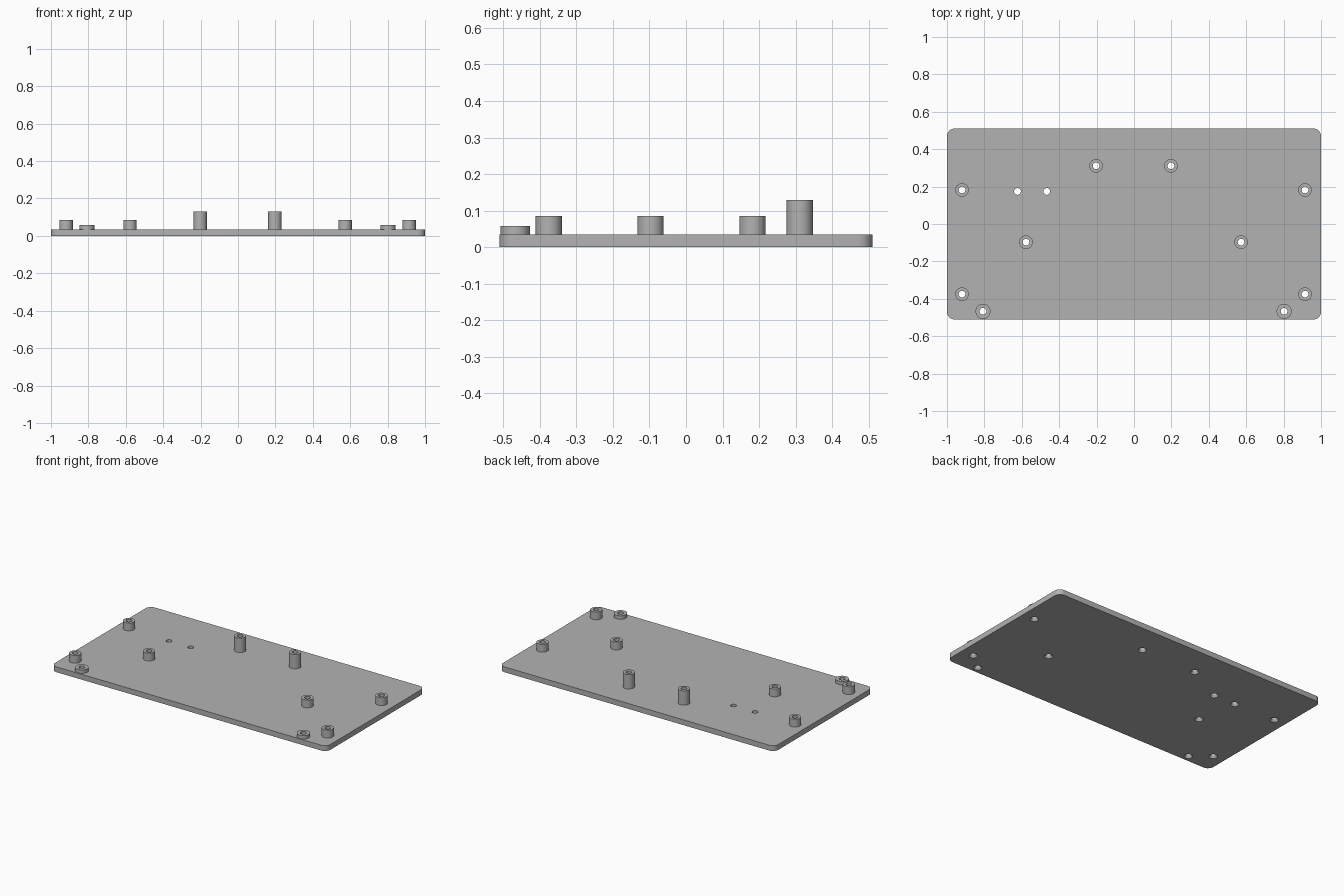
import bpy, bmesh, math

cube = bpy.data.objects.get("Cube")
if cube:
    bpy.data.objects.remove(cube, do_unlink=True)

LENGTH, WIDTH, THICK = 2.0, 1.02, 0.035
CORNER, BORE, SINK, SINK_DEPTH = 0.04, 0.018, 0.026, 0.012
SIDES = 40
SHIFT = -0.0025  # hole pattern sits slightly off centre

grey = bpy.data.materials.new("plain grey")
grey.use_nodes = True
colour = (0.45, 0.45, 0.45, 1)
grey.diffuse_color = colour
grey.node_tree.nodes["Principled BSDF"].inputs["Base Color"].default_value = colour


def add_object(name, bm):
    bmesh.ops.recalc_face_normals(bm, faces=bm.faces)
    mesh = bpy.data.meshes.new(name)
    bm.to_mesh(mesh)
    bm.free()
    mesh.materials.append(grey)
    obj = bpy.data.objects.new(name, mesh)
    bpy.context.collection.objects.link(obj)
    return obj


def lathe(bm, profile, x, y, closed):
    """Turn a (radius, height) profile about a vertical axis at x, y."""
    rings = []
    for r, z in profile:
        rings.append([bm.verts.new((x + r * math.cos(a), y + r * math.sin(a), z))
                      for a in (math.tau * i / SIDES for i in range(SIDES))])
    pairs = list(zip(rings, rings[1:]))
    if closed:
        pairs.append((rings[-1], rings[0]))
    else:
        bm.faces.new(rings[0])
        bm.faces.new(rings[-1])
    for low, high in pairs:
        for i in range(SIDES):
            j = (i + 1) % SIDES
            bm.faces.new((low[i], low[j], high[j], high[i]))


def smooth(obj):
    bpy.ops.object.select_all(action="DESELECT")
    obj.select_set(True)
    bpy.context.view_layer.objects.active = obj
    bpy.ops.object.shade_smooth_by_angle(angle=math.radians(30))


# Standoffs: name, x, y, radius, top height (mirrored left and right)
standoffs = [
    ("rear_side_standoff", 0.917, 0.182, 0.036, 0.086),
    ("front_side_standoff", 0.917, -0.375, 0.036, 0.086),
    ("middle_standoff", 0.575, -0.097, 0.036, 0.086),
    ("tall_rear_standoff", 0.20, 0.311, 0.036, 0.129),
    ("low_front_standoff", 0.805, -0.467, 0.04, 0.058),
]
holes = [(-0.623, 0.174), (-0.466, 0.174)]
for name, px, y, radius, top in standoffs:
    for side, sign in (("left", 1), ("right", -1)):
        x = sign * px + SHIFT
        holes.append((x, y))
        bm = bmesh.new()
        lathe(bm, [(BORE, THICK), (radius, THICK), (radius, top), (BORE, top)], x, y, True)
        smooth(add_object(f"{side}_{name}", bm))

# Base plate with rounded corners
bm = bmesh.new()
bmesh.ops.create_cube(bm, size=1)
for v in bm.verts:
    v.co.x *= LENGTH
    v.co.y *= WIDTH
    v.co.z = (v.co.z + 0.5) * THICK
uprights = [e for e in bm.edges if abs(e.verts[0].co.z - e.verts[1].co.z) > THICK / 2]
bmesh.ops.bevel(bm, geom=uprights, offset=CORNER, segments=8, profile=0.5, affect="EDGES")
plate = add_object("base_plate", bm)

# Through holes, flared at the underside
bm = bmesh.new()
flare = (SINK - BORE) / SINK_DEPTH
for x, y in holes:
    lathe(bm, [(SINK + 0.01 * flare, -0.01), (BORE, SINK_DEPTH), (BORE, THICK + 0.01)], x, y, False)
cutter = add_object("hole_cutter", bm)
cutter.hide_render = True
cut = plate.modifiers.new("holes", "BOOLEAN")
cut.operation = "DIFFERENCE"
cut.solver = "EXACT"
cut.object = cutter
smooth(plate)
bpy.ops.object.modifier_apply(modifier=cut.name)
bpy.data.objects.remove(cutter, do_unlink=True)
smooth(plate)
